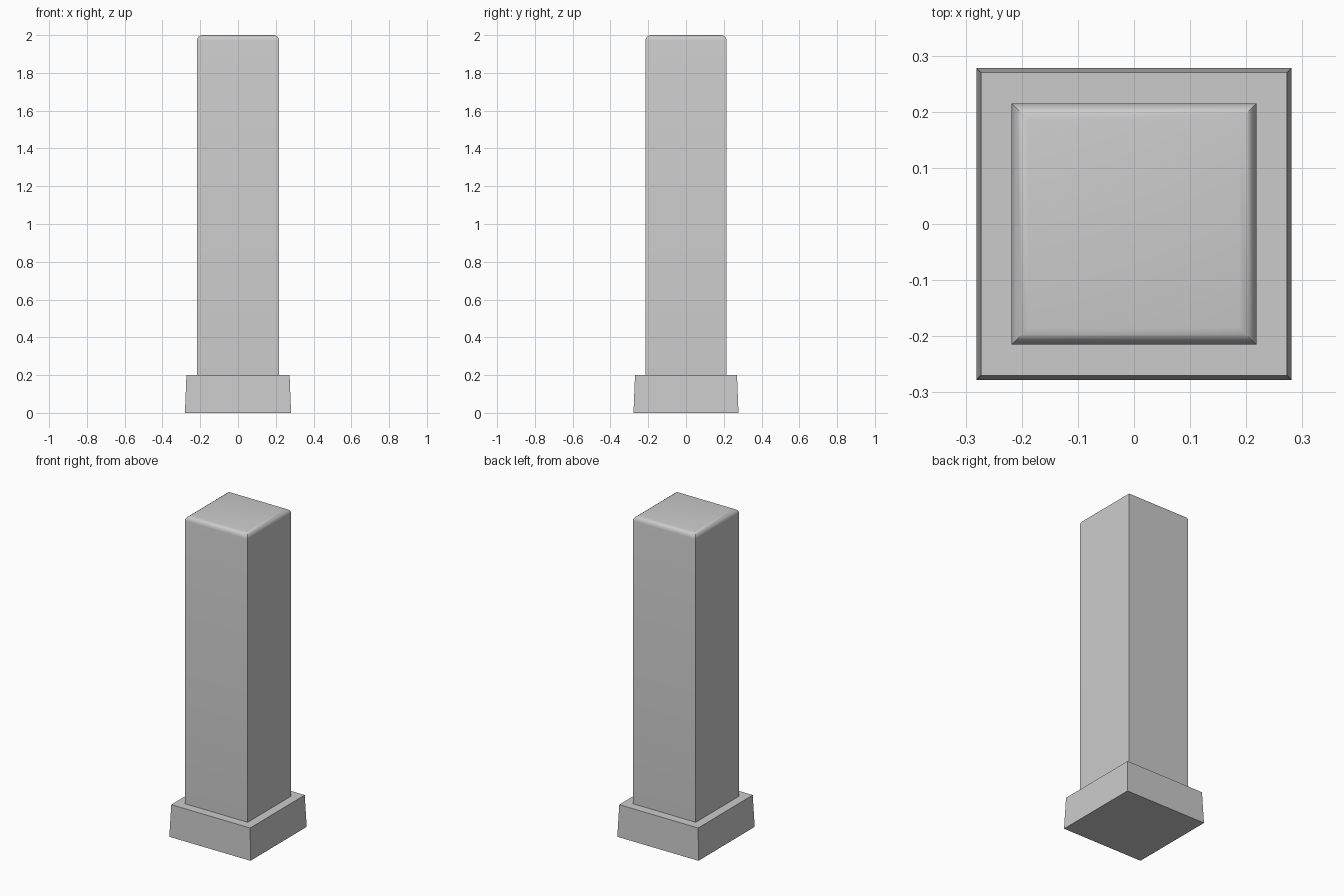
import bpy, bmesh

if "Cube" in bpy.data.objects:
    bpy.data.objects.remove(bpy.data.objects["Cube"])


def tapered_block(name, bottom, top, z0, z1, round_top=0.0):
    """Four-sided block; bottom and top are (half x, half y)."""
    bm = bmesh.new()
    bmesh.ops.create_cube(bm, size=2)
    for v in bm.verts:
        hx, hy = top if v.co.z > 0 else bottom
        v.co = (v.co.x * hx, v.co.y * hy, z1 if v.co.z > 0 else z0)
    if round_top:
        rim = [e for e in bm.edges if all(v.co.z > z1 - 1e-4 for v in e.verts)]
        bmesh.ops.bevel(bm, geom=rim, offset=round_top, segments=4,
                        profile=0.5, affect='EDGES')
    mesh = bpy.data.meshes.new(name)
    bm.to_mesh(mesh)
    bm.free()
    obj = bpy.data.objects.new(name, mesh)
    bpy.context.collection.objects.link(obj)
    return obj


# Plinth with slightly sloping sides
tapered_block("base", (0.281, 0.278), (0.273, 0.270), 0.0, 0.2)

# Square shaft with a rounded top rim and sharp vertical corners
shaft = tapered_block("shaft", (0.218, 0.215), (0.218, 0.215), 0.2, 2.0, 0.03)
bpy.context.view_layer.objects.active = shaft
shaft.select_set(True)
bpy.ops.object.shade_smooth_by_angle(angle=0.6)
